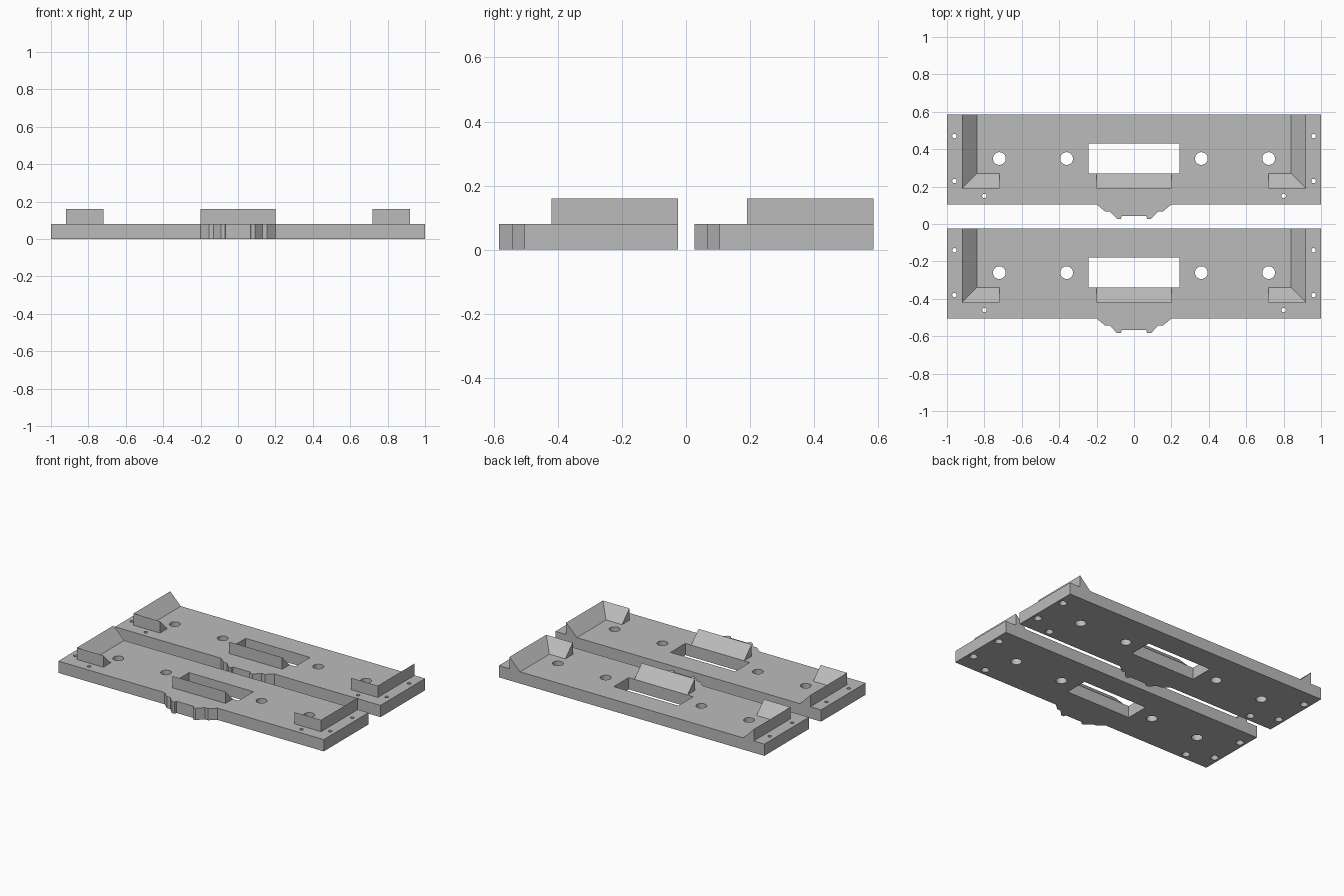
import bpy, bmesh, math

if "Cube" in bpy.data.objects:
    bpy.data.objects.remove(bpy.data.objects["Cube"])

T = 0.08          # plate thickness, also the height of the wedges
PITCH = 0.61      # distance between the two plates

grey = bpy.data.materials.new("plain grey")
grey.diffuse_color = (0.5, 0.5, 0.5, 1)
grey.use_nodes = True
grey.node_tree.nodes["Principled BSDF"].inputs["Base Color"].default_value = grey.diffuse_color


def finish(name, bm):
    bmesh.ops.recalc_face_normals(bm, faces=bm.faces)
    mesh = bpy.data.meshes.new(name)
    bm.to_mesh(mesh)
    bm.free()
    mesh.materials.append(grey)
    ob = bpy.data.objects.new(name, mesh)
    bpy.context.collection.objects.link(ob)
    return ob


def loft(bm, rings):
    """Skin matching closed rings of points and cap both ends."""
    vs = [[bm.verts.new(p) for p in ring] for ring in rings]
    n = len(vs[0])
    for a, b in zip(vs, vs[1:]):
        for i in range(n):
            j = (i + 1) % n
            bm.faces.new((a[i], a[j], b[j], b[i]))
    bm.faces.new(vs[0][::-1])
    bm.faces.new(vs[-1])


def turned(bm, x, y, profile, sides=32):
    """Round cutter from (radius, z) pairs."""
    loft(bm, [[(x + r * math.cos(2 * math.pi * i / sides),
                y + r * math.sin(2 * math.pi * i / sides), z)
               for i in range(sides)] for r, z in profile])


def prism(bm, outline, z0, z1):
    loft(bm, [[(x, y, z) for x, y in outline] for z in (z0, z1)])


def wedge(name, stations):
    """Triangular rail: upright outer wall, slope falling to the inner line."""
    bm = bmesh.new()
    loft(bm, [[(ox, oy, T), (ox, oy, 2 * T), (ix, iy, T)]
              for ox, oy, ix, iy in stations])
    return finish(name, bm)


def build(label, dy):
    # plate outline with the stepped tab on its front edge
    tab = [(-0.2, 0.105), (-0.155, 0.067), (-0.13, 0.067), (-0.09, 0.026),
           (-0.07, 0.026), (-0.066, 0.043)]
    front = [(-1, 0.105)] + tab
    outline = front + [(-x, y) for x, y in reversed(front)] + [(1, 0.585), (-1, 0.585)]
    bm = bmesh.new()
    prism(bm, outline, 0, T)
    plate = finish(label + "_plate", bm)

    # cutter: window, large holes and countersunk screw holes
    bm = bmesh.new()
    prism(bm, [(-0.243, 0.27), (0.243, 0.27), (0.243, 0.43), (-0.243, 0.43)], -0.05, 0.2)
    for s in (-1, 1):
        for x in (0.36, 0.72):
            turned(bm, s * x, 0.35, [(0.034, -0.05), (0.034, 0.2)])
        for x, y in ((0.96, 0.47), (0.96, 0.23), (0.8, 0.15)):
            turned(bm, s * x, y, [(0.026, -0.05), (0.026, 0), (0.012, 0.03), (0.012, 0.2)], 24)
    cutter = finish(label + "_cutter", bm)
    mod = plate.modifiers.new("openings", 'BOOLEAN')
    mod.operation, mod.solver, mod.object = 'DIFFERENCE', 'EXACT', cutter
    bpy.context.view_layer.update()
    cut = bpy.data.meshes.new_from_object(
        plate.evaluated_get(bpy.context.evaluated_depsgraph_get()))
    plate.modifiers.clear()
    plate.data = cut
    bpy.data.objects.remove(cutter)

    # centre wedge and mitred corner wedges
    parts = [plate, wedge(label + "_centre_wedge",
                          [(-0.2, 0.19, -0.2, 0.27), (0.2, 0.19, 0.2, 0.27)])]
    for side, s in (("left", -1), ("right", 1)):
        parts.append(wedge(f"{label}_{side}_corner_wedge",
                           [(s * 0.92, 0.585, s * 0.84, 0.585),
                            (s * 0.92, 0.19, s * 0.84, 0.27),
                            (s * 0.72, 0.19, s * 0.72, 0.27)]))
    for ob in parts:
        ob.location.y = dy


build("back", 0)
build("front", -PITCH)
